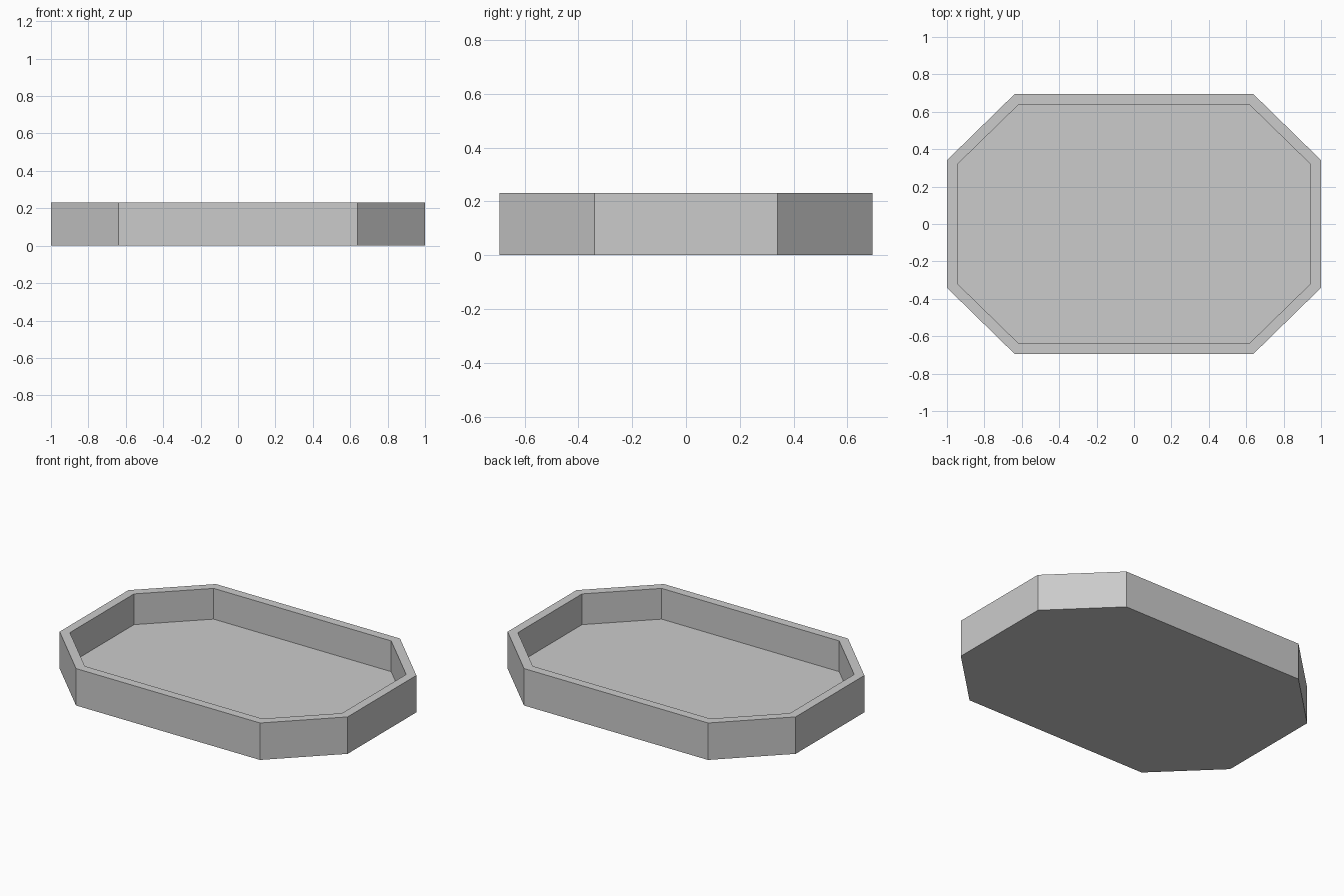
import bpy, bmesh

if "Cube" in bpy.data.objects:
    bpy.data.objects.remove(bpy.data.objects["Cube"])

HEIGHT, FLOOR, WALL = 0.232, 0.039, 0.055
HX, HY = 1.0, 0.694      # half sizes of the outline
CX, CY = 0.639, 0.341    # where the chamfered corners start


def octagon(bm, inset, z):
    """Ring of eight vertices, moved inward evenly by inset."""
    s = inset * 0.4142
    x, y, cx, cy = HX - inset, HY - inset, CX - s, CY - s
    pts = [(x, -cy), (x, cy), (cx, y), (-cx, y),
           (-x, cy), (-x, -cy), (-cx, -y), (cx, -y)]
    return [bm.verts.new((px, py, z)) for px, py in pts]


# Tray: underside, outer wall, rim, inner wall, floor
bm = bmesh.new()
rings = [octagon(bm, 0, 0), octagon(bm, 0, HEIGHT),
         octagon(bm, WALL, HEIGHT), octagon(bm, WALL, FLOOR)]
for low, high in zip(rings, rings[1:]):
    for i in range(8):
        j = (i + 1) % 8
        bm.faces.new((low[i], low[j], high[j], high[i]))
bm.faces.new(rings[0][::-1])
bm.faces.new(rings[-1])
bmesh.ops.recalc_face_normals(bm, faces=bm.faces)

mesh = bpy.data.meshes.new("octagonal_tray")
bm.to_mesh(mesh)
bm.free()
bpy.context.collection.objects.link(bpy.data.objects.new("octagonal_tray", mesh))
